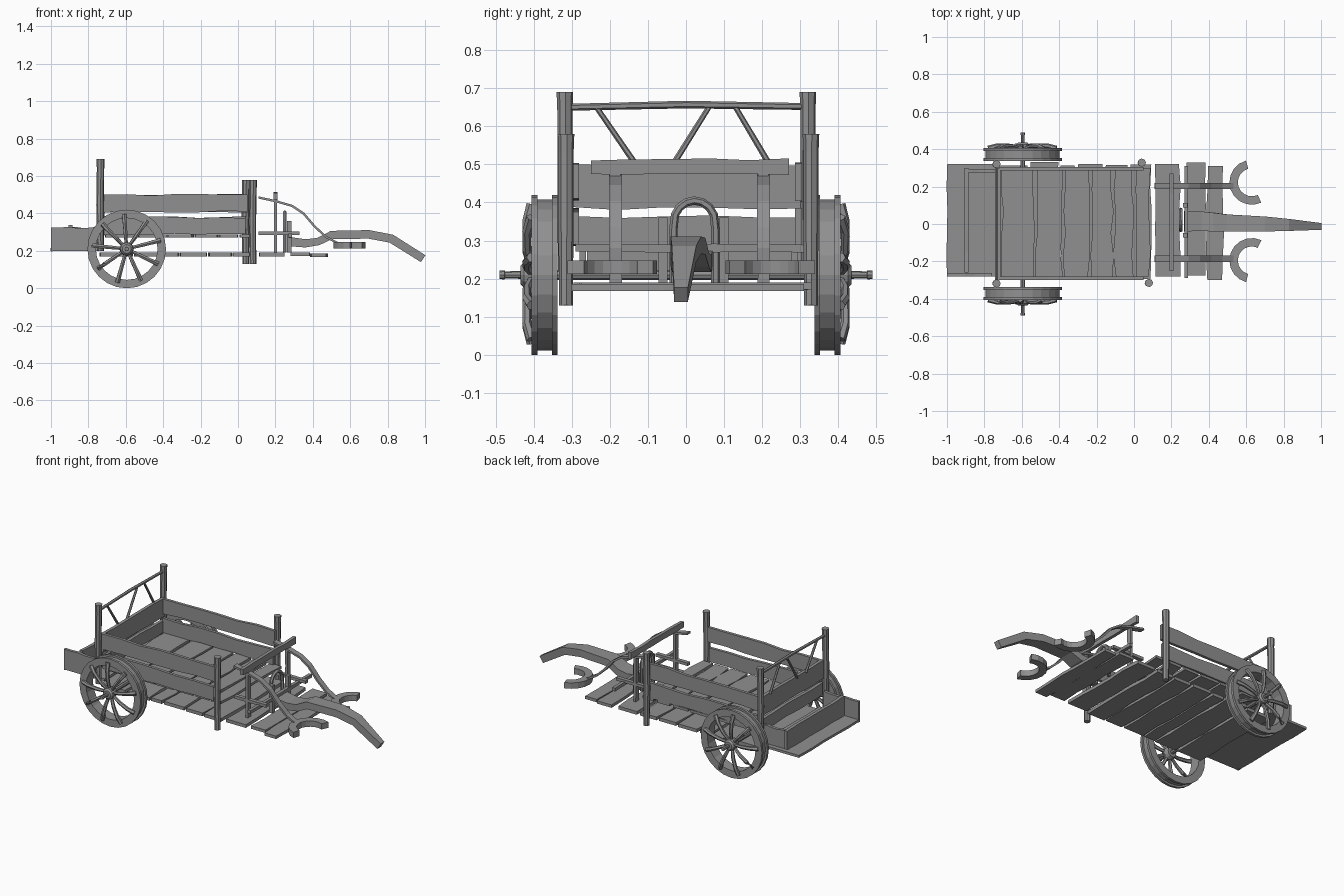
import bpy, bmesh, math, random
from mathutils import Vector as V

if "Cube" in bpy.data.objects:
    bpy.data.objects.remove(bpy.data.objects["Cube"])

random.seed(4)

# dark grey wood
WOOD = bpy.data.materials.new("dark_wood")
WOOD.diffuse_color = (0.28, 0.28, 0.28, 1)
WOOD.use_nodes = True
WOOD.node_tree.nodes["Principled BSDF"].inputs["Base Color"].default_value = WOOD.diffuse_color


def loft(name, rings, closed=False):
    """Skin a list of equal-size vertex rings, capping the ends."""
    bm = bmesh.new()
    vs = [[bm.verts.new(p) for p in r] for r in rings]
    n, k = len(rings), len(rings[0])
    for i in range(n if closed else n - 1):
        a, b = vs[i], vs[(i + 1) % n]
        for j in range(k):
            bm.faces.new((a[j], a[(j + 1) % k], b[(j + 1) % k], b[j]))
    if not closed:
        bm.faces.new(vs[0])
        bm.faces.new(vs[-1])
    bmesh.ops.recalc_face_normals(bm, faces=bm.faces)
    me = bpy.data.meshes.new(name)
    bm.to_mesh(me)
    bm.free()
    me.materials.append(WOOD)
    ob = bpy.data.objects.new(name, me)
    bpy.context.collection.objects.link(ob)
    return ob


def board(name, lo, hi, wob=0.0, segs=5):
    """Box along its longest axis, with edges wobbling across its second widest axis."""
    size = [hi[i] - lo[i] for i in range(3)]
    t, w, l = sorted(range(3), key=lambda i: size[i])
    rings = []
    for s in range(segs + 1):
        a, b = (random.uniform(-wob, wob) for _ in range(2))
        ring = []
        for tv, wv in ((lo[t], lo[w] + a), (hi[t], lo[w] + a), (hi[t], hi[w] + b), (lo[t], hi[w] + b)):
            p = [0, 0, 0]
            p[t], p[w], p[l] = tv, wv, lo[l] + size[l] * s / segs
            ring.append(p)
        rings.append(ring)
    return loft(name, rings)


def tube(name, pts, radii, sides=8):
    """Round bar through points."""
    pts = [V(p) for p in pts]
    rings = []
    for i, p in enumerate(pts):
        d = (pts[min(i + 1, len(pts) - 1)] - pts[max(i - 1, 0)]).normalized()
        u = d.cross(V((1, 0.1, 0)) if abs(d.x) < 0.8 else V((0, 0, 1))).normalized()
        v = d.cross(u)
        rings.append([p + (u * math.cos(a) + v * math.sin(a)) * radii[i]
                      for a in (2 * math.pi * j / sides for j in range(sides))])
    return loft(name, rings)


def strap(name, path):
    """Flat bar in the xz plane; path rows are x, y, z, half width, half thickness."""
    rings = []
    for i, (x, y, z, w, h) in enumerate(path):
        a, b = path[max(i - 1, 0)], path[min(i + 1, len(path) - 1)]
        d = V((b[0] - a[0], b[2] - a[2])).normalized()
        nx, nz = -d.y * h, d.x * h
        rings.append([(x + nx, y - w, z + nz), (x + nx, y + w, z + nz),
                      (x - nx, y + w, z - nz), (x - nx, y - w, z - nz)])
    return loft(name, rings)


# lower deck planks
xs = [-0.74, -0.56, -0.40, -0.31, -0.16, -0.03, 0.095]
for a, b in zip(xs, xs[1:]):
    board("lower_plank", (a + 0.006, -0.29 + random.uniform(-.01, .01), 0.17),
          (b - 0.006, 0.32 + random.uniform(-.01, .012), 0.19), 0.006)
board("front_plank", (0.115, -0.28, 0.17), (0.245, 0.32, 0.19), 0.005)
board("front_plank", (0.285, -0.275, 0.172), (0.385, 0.33, 0.19), 0.005)
board("front_plank", (0.39, -0.30, 0.168), (0.475, 0.31, 0.186), 0.006)

# upper bed planks
xs = [-0.71, -0.53, -0.38, -0.235, -0.11, 0.0, 0.09]
for a, b in zip(xs, xs[1:]):
    board("bed_plank", (a + 0.006, -0.28, 0.272), (b - 0.006, 0.30, 0.288), 0.008)

# rear platform with its upright boards
board("rear_floor", (-1.0, -0.28, 0.20), (-0.72, 0.32, 0.215), 0.003)
board("rear_cross_board", (-0.905, -0.26, 0.215), (-0.885, 0.30, 0.335), 0.004)
board("rear_side_board", (-1.0, -0.28, 0.20), (-0.76, -0.262, 0.325), 0.004)
board("rear_side_board", (-0.905, 0.275, 0.215), (-0.72, 0.293, 0.325), 0.004)

# bed side and back boards
for y in (-0.29, 0.295):
    board("upper_side_board", (-0.72, y - 0.009, 0.408), (0.05, y + 0.009, 0.50), 0.006, 6)
    board("lower_side_board", (-0.72, y - 0.009, 0.288), (0.04, y + 0.009, 0.38), 0.006, 6)
board("upper_back_board", (-0.735, -0.30, 0.385), (-0.715, 0.30, 0.495), 0.006)
board("lower_back_board", (-0.735, -0.29, 0.285), (-0.715, 0.30, 0.362), 0.005)

# corner posts
for name, x, y, z0, z1 in (("front_post", 0.08, -0.315, 0.13, 0.58), ("front_post", 0.042, 0.328, 0.13, 0.58),
                           ("rear_post", -0.735, -0.318, 0.2, 0.69), ("rear_post", -0.735, 0.32, 0.2, 0.69)):
    tube(name, [(x, y, z0), (x - .003, y, (z0 + z1) / 2), (x, y, z1 - .05), (x, y, z1)],
         [0.018, 0.020, 0.020, 0.022])

# rear railing
tube("rear_rail", [(-.735, -.31, .65), (-.735, 0, .657), (-.735, .31, .652)], [.009, .01, .009], 6)
for a, b in ((-.235, -.125), (.06, -.04), (.13, .225)):
    tube("rail_brace", [(-.735, a, .65), (-.735, b, .49)], [.007, .008], 6)

# wheels: flanged rim, bowed spokes, hub, axle tip
C = V((-0.595, 0, 0.21))
RIM = [(.165, .337), (.21, .337), (.21, .352), (.198, .352), (.198, .39), (.21, .39), (.21, .405), (.165, .405)]


def around(r, y, a):
    return C + V((r * math.cos(a), y, r * math.sin(a)))


for s in (-1, 1):
    n = 24
    loft("wheel_rim", [[around(r, s * y, 2 * math.pi * i / n) for r, y in RIM] for i in range(n)], True)
    for i in range(9):
        a = 2 * math.pi * i / 9 + 0.25
        tube("spoke", [around(r, s * y, a) for r, y in ((.02, .405), (.08, .418), (.14, .418), (.185, .405))],
             [.009, .011, .012, .014], 6)
    tube("hub", [around(0, s * y, 0) for y in (.375, .40, .425, .435)], [.03, .038, .034, .024], 12)
    tube("axle_tip", [around(0, s * y, 0) for y in (.42, .475, .476, .49)], [.011, .009, .012, .011], 8)
tube("axle", [around(0, -.39, 0), around(0, .39, 0)], [.013, .013], 8)

# front rail on two uprights, with side bars
board("front_rail", (0.19, -0.25, 0.475), (0.21, 0.27, 0.513), 0.003)
board("front_crossbar", (0.27, -0.29, 0.27), (0.29, 0.31, 0.29), 0.002)
for y in (-0.185, 0.203):
    board("rail_upright", (0.192, y - .015, 0.19), (0.208, y + .015, 0.48), 0.002)
    board("side_bar", (0.11, y - .012, 0.285), (0.33, y + .012, 0.303))
    # curved strap dropping to the yoke collar
    strap("strap", [(x, y, z, .017, .006) for x, z in
                    ((.11, .485), (.20, .466), (.29, .44), (.35, .40), (.41, .33), (.47, .275), (.535, .24))])
    # open collar, longer on its inner side
    s = 1 if y > 0 else -1
    ring = []
    for i in range(11):
        a = math.radians(105 + 190 * i / 10)
        ring.append([(.63 + r * math.cos(a), y + .02 * (1 if y > 0 else -.5) + s * r * math.sin(a), z)
                     for r, z in ((.075, .212), (.12, .212), (.12, .248), (.075, .248))])
    loft("yoke_collar", ring)

# arch and small posts holding the tongue
tube("tongue_arch", [(.25, -.033, .19), (.25, -.033, .33)] +
     [(.25, .022 - .055 * math.cos(a), .345 + .06 * math.sin(a)) for a in (math.pi * i / 8 for i in range(1, 8))] +
     [(.25, .077, .33), (.25, .077, .19)], [.011] * 11, 6)
for y in (-.06, .10):
    board("tongue_post", (.262, y - .012, .19), (.286, y + .012, .36))

# tongue
strap("tongue", [(.27, .015, .25, .055, .025), (.36, .015, .24, .052, .022), (.43, .01, .25, .05, .02),
                 (.50, .005, .285, .046, .022), (.70, .0, .288, .04, .023), (.82, -.005, .265, .032, .023),
                 (.99, -.013, .158, .018, .022)])
